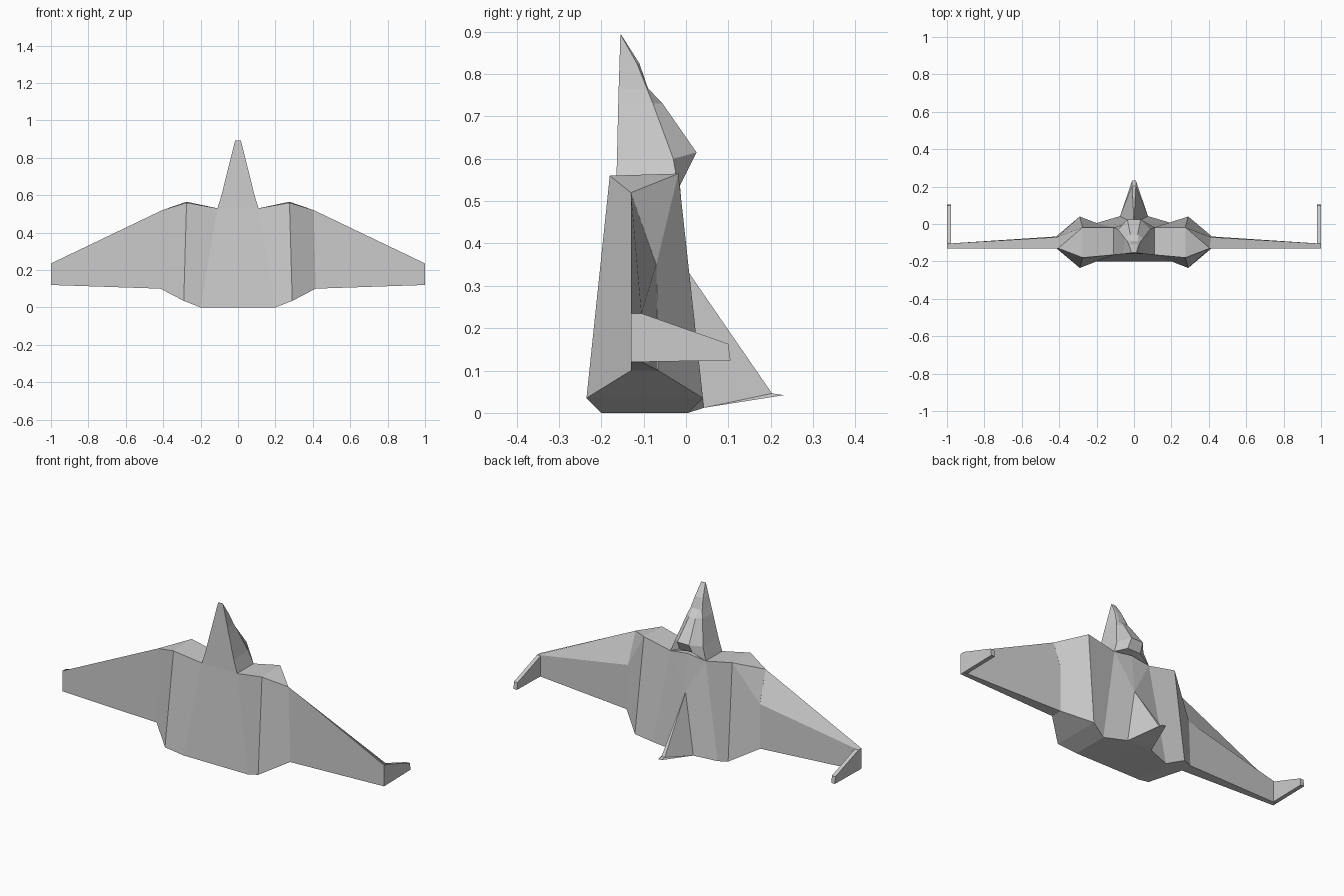
import bpy, bmesh


def mirrored(name, pts, faces):
    """Mesh from right-hand points and faces, mirrored over x = 0."""
    bm = bmesh.new()
    for s in (1, -1):
        vs = [bm.verts.new((s * x, y, z)) for x, y, z in pts]
        for f in faces:
            bm.faces.new([vs[i] for i in (f if s > 0 else f[::-1])])
    bmesh.ops.remove_doubles(bm, verts=bm.verts, dist=0.0005)
    bmesh.ops.recalc_face_normals(bm, faces=bm.faces)
    me = bpy.data.meshes.new(name)
    bm.to_mesh(me)
    bm.free()
    ob = bpy.data.objects.new(name, me)
    bpy.context.collection.objects.link(ob)
    return ob


def strips(n, rows, closed=False):
    """Quads joining consecutive rows of n points."""
    m = n if closed else n - 1
    return [[r * n + i, r * n + (i + 1) % n, (r + 1) * n + (i + 1) % n, (r + 1) * n + i]
            for r in range(rows - 1) for i in range(m)]


# hull: half outline at the tail, then at the front, belly to spine
tail = [(0, -.2, 0), (.2, -.2, 0), (.29, -.235, .035), (.415, -.13, .1),
        (.415, -.065, .1), (.29, .04, .035), (.2, .005, 0), (.075, .042, .012), (0, .042, .012)]
front = [(0, -.165, .53), (.11, -.165, .53), (.275, -.18, .56), (.405, -.13, .52),
         (.41, -.07, .35), (.275, -.018, .565), (.11, -.018, .53), (0, .004, .335), (0, .004, .335)]
faces = strips(9, 2)
faces = [f for f in faces if f[0] != 7] + [[7, 8, 16]]
# tail faces
faces += [[0, 1, 6, 7, 8], [1, 2, 5, 6], [2, 3, 4, 5]]
# engine front faces and top deck ahead of the fin
faces += [[10, 11, 14, 15], [11, 12, 14], [12, 13, 14], [9, 10, 15, 18], [15, 16, 18]]
mirrored("hull", tail + front[:8] + [(0, 0, 0), (0, -.015, .545)],
         [[18 if i == 18 else i for i in f] for f in faces])

# nose with canopy: sections of belly edge, shoulder, canopy edge
nose = [
    [(.11, -.165, .53), (.11, -.018, .53), (.04, 0, .565)],
    [(.088, -.163, .6), (.085, -.03, .6), (.036, .025, .615)],
    [(.056, -.160, .73), (.048, -.078, .73), (.02, -.055, .73)],
    [(.047, -.159, .765), (.036, -.092, .765), (.022, -.09, .767)],
    [(.032, -.157, .825), (.025, -.115, .823), (.017, -.11, .825)],
    [(.015, -.155, .893), (.013, -.154, .893), (.008, -.153, .893)],
]
pts = []
for a, b, c in nose:
    pts += [(0, a[1], a[2]), a, b, c, (0, c[1], c[2])]
mirrored("nose_and_canopy", pts,
         strips(5, len(nose)) + [[0, 1, 2, 3, 4], [25, 26, 27, 28, 29]])

# tail fin: wedge widening into the spine
mirrored("tail_fin",
         [(0, .004, .335), (.075, .042, .012), (.01, .232, .042), (.01, .203, .046),
          (0, .042, .012), (0, .232, .042), (0, .203, .046)],
         [[0, 1, 3], [1, 2, 3], [0, 3, 6], [3, 2, 5, 6], [1, 4, 5, 2]])

# wings: leading edge, top ridge, trailing edge at root and tip
root = [(.405, -.13, .1), (.405, -.13, .52), (.405, -.07, .35), (.405, -.066, .1)]
tip = [(1, -.13, .12), (1, -.13, .235), (1, -.105, .235), (1, -.105, .12)]
mirrored("wings", root + tip, strips(4, 2, True) + [[0, 1, 2, 3], [4, 5, 6, 7]])

# winglets
outline = [(-.13, .12), (-.13, .235), (-.105, .235), (.1, .163), (.105, .124)]
mirrored("winglets", [(x, y, z) for x in (.978, 1) for y, z in outline],
         strips(5, 2, True) + [[0, 1, 2, 3, 4], [5, 6, 7, 8, 9]])
